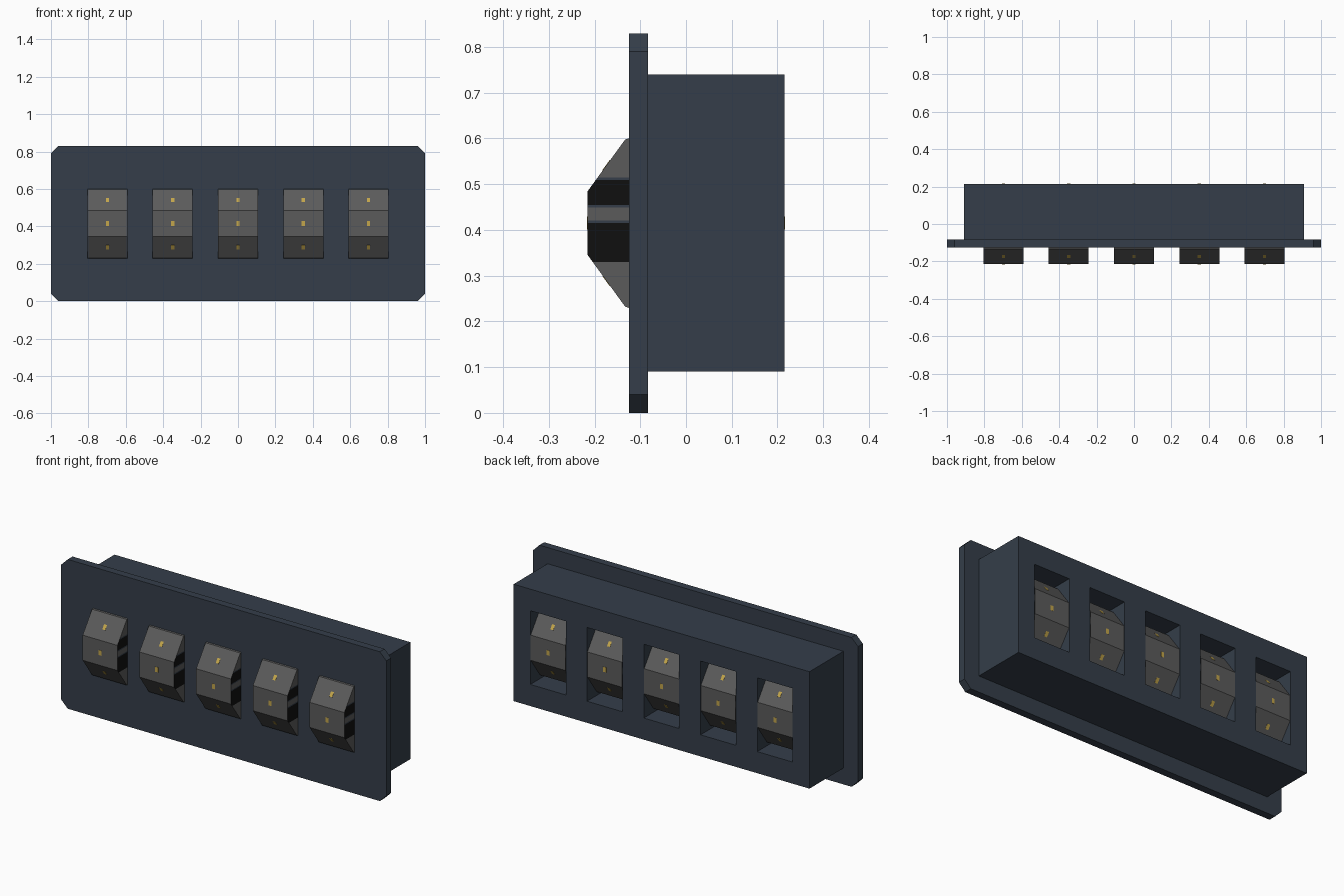
import bpy, bmesh, math
from mathutils import Matrix, Vector

if "Cube" in bpy.data.objects:
    bpy.data.objects.remove(bpy.data.objects["Cube"])

ZC = 0.415                      # height of the wheel axle
PITCH, HALF_W = 0.349, 0.107    # wheel spacing and half width
APOTHEM = 0.215                 # wheel centre to flat
RADIUS = APOTHEM / math.cos(math.pi / 10)


def material(name, rgb):
    m = bpy.data.materials.new(name)
    m.diffuse_color = (*rgb, 1)
    m.use_nodes = True
    m.node_tree.nodes["Principled BSDF"].inputs["Base Color"].default_value = m.diffuse_color
    return m


BLUE = material("slate_blue", (0.035, 0.048, 0.068))
GREY = material("wheel_grey", (0.105, 0.105, 0.105))
BLACK = material("black", (0.005, 0.005, 0.005))
GOLD = material("gold", (0.55, 0.38, 0.07))


def finish(name, bm, mats):
    bmesh.ops.recalc_face_normals(bm, faces=bm.faces)
    me = bpy.data.meshes.new(name)
    bm.to_mesh(me)
    bm.free()
    for m in mats:
        me.materials.append(m)
    ob = bpy.data.objects.new(name, me)
    bpy.context.collection.objects.link(ob)
    return ob


def add_box(bm, lo, hi, matrix=Matrix()):
    lo, hi = Vector(lo), Vector(hi)
    size = Matrix.Diagonal((*(hi - lo), 1))
    bmesh.ops.create_cube(bm, size=1, matrix=matrix @ Matrix.Translation((lo + hi) / 2) @ size)


def prism(bm, points, offset):
    face = bm.faces.new([bm.verts.new(p) for p in points])
    ext = bmesh.ops.extrude_face_region(bm, geom=[face], use_keep_orig=True)
    bmesh.ops.translate(bm, vec=offset,
                        verts=[v for v in ext["geom"] if isinstance(v, bmesh.types.BMVert)])


# Front plate with clipped corners
bm = bmesh.new()
c, h = 0.04, 0.83
outline = [(-1, c), (-1 + c, 0), (1 - c, 0), (1, c),
           (1, h - c), (1 - c, h), (-1 + c, h), (-1, h - c)]
prism(bm, [(x, -0.125, z) for x, z in outline], (0, 0.042, 0))
finish("front_plate", bm, [BLUE])

# Rear housing with five open slots
centres = [i * PITCH for i in range(-2, 3)]
bm = bmesh.new()
add_box(bm, (-0.91, -0.09, 0.09), (0.91, 0.215, 0.74))
housing = finish("rear_housing", bm, [BLUE])
bm = bmesh.new()
for x in centres:
    add_box(bm, (x - HALF_W - 0.002, -0.2, ZC - 0.205), (x + HALF_W + 0.002, 0.3, ZC + 0.205))
cutter = finish("slot_cutter", bm, [BLUE])
cutter.hide_render = True
mod = housing.modifiers.new("slots", "BOOLEAN")
mod.operation, mod.solver, mod.object = "DIFFERENCE", "EXACT", cutter
bpy.context.view_layer.objects.active = housing
bpy.ops.object.modifier_apply(modifier=mod.name)
bpy.data.objects.remove(cutter)

# Bands on the wheel sides: upper height of each and its material slot
BANDS = [(0.33, 0), (0.415, 1), (0.421, 2), (0.449, 0), (0.455, 2), (0.509, 1), (0.515, 2), (9, 0)]
BANDS[5] = (0.509, 1)


def side_slot(z):
    return next(slot for top, slot in BANDS if z < top)


for n, x in enumerate(centres, 1):
    # Ten-sided wheel with a flat facing the front
    bm = bmesh.new()
    ring = [math.radians(18 + 36 * k) for k in range(10)]
    prism(bm, [(x - HALF_W, RADIUS * math.cos(a), ZC + RADIUS * math.sin(a)) for a in ring],
          (2 * HALF_W, 0, 0))
    for top, _ in BANDS[:-1]:
        bmesh.ops.bisect_plane(bm, geom=bm.verts[:] + bm.edges[:] + bm.faces[:],
                               plane_co=(0, 0, top), plane_no=(0, 0, 1))
    bm.normal_update()
    for f in bm.faces:
        if abs(f.normal.x) > 0.9:
            f.material_index = side_slot(f.calc_center_median().z)
    finish(f"wheel_{n}", bm, [GREY, BLACK, BLUE])

    # Small plain gold mark on every flat
    bm = bmesh.new()
    for k in range(10):
        turn = Matrix.Translation((x, 0, ZC)) @ Matrix.Rotation(k * math.pi / 5, 4, "X")
        add_box(bm, (-0.009, -APOTHEM - 0.001, -0.014), (0.009, -APOTHEM + 0.002, 0.014), turn)
    finish(f"wheel_marks_{n}", bm, [GOLD])
